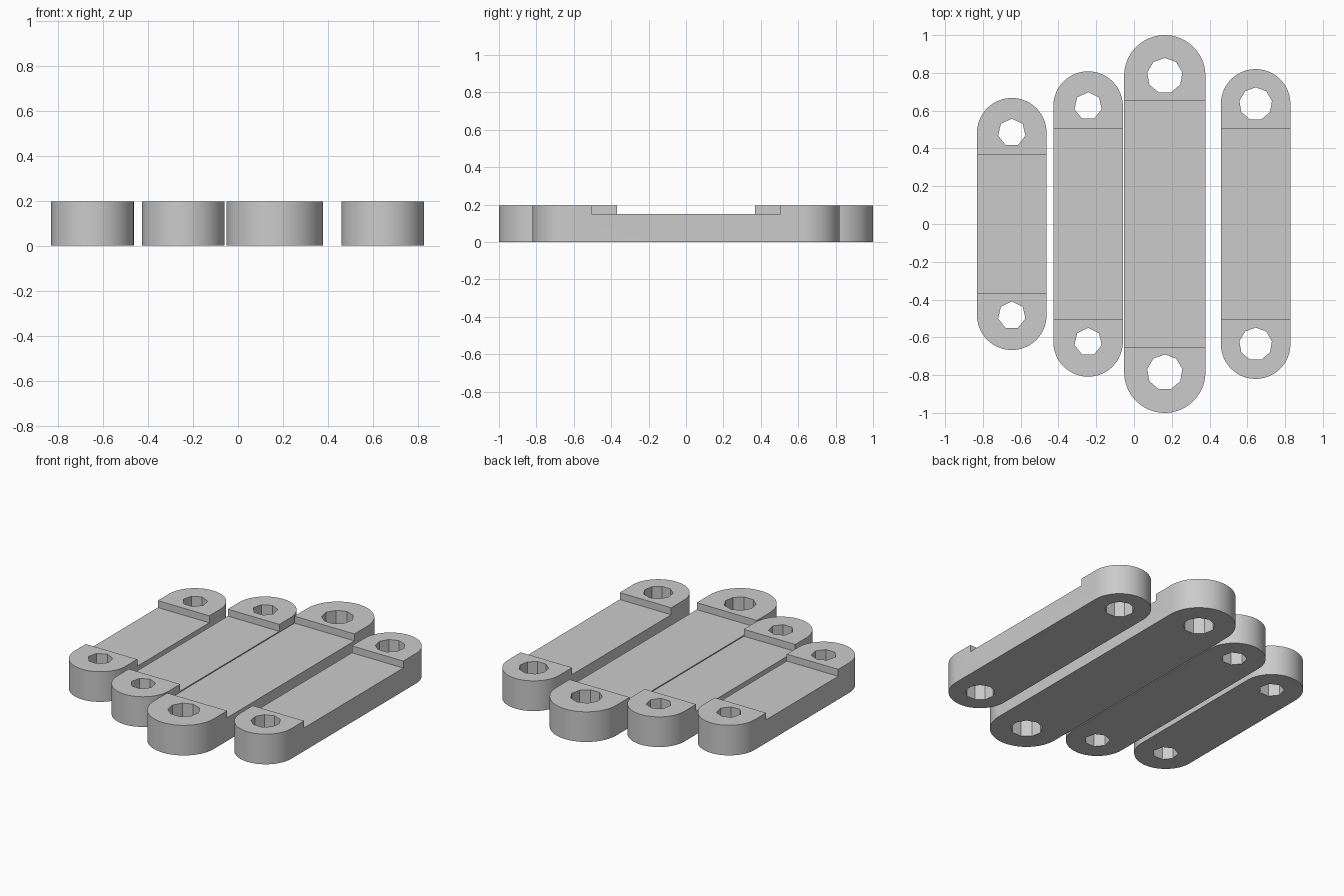
import bpy, bmesh, math
from mathutils import Matrix

cube = bpy.data.objects.get("Cube")
if cube:
    bpy.data.objects.remove(cube, do_unlink=True)

HEIGHT, FLOOR = 0.195, 0.15

grey = bpy.data.materials.new("plain_grey")
grey.use_nodes = True
colour = (0.6, 0.6, 0.6, 1)
grey.diffuse_color = colour
grey.node_tree.nodes["Principled BSDF"].inputs["Base Color"].default_value = colour


def add_prism(bm, points, z0, z1):
    """Extrude a closed outline from z0 up to z1."""
    face = bm.faces.new([bm.verts.new((x, y, z0)) for x, y in points])
    top = bmesh.ops.extrude_face_region(bm, geom=[face])["geom"]
    verts = [v for v in top if isinstance(v, bmesh.types.BMVert)]
    bmesh.ops.translate(bm, verts=verts, vec=(0, 0, z1 - z0))


def arc(cy, radius, start, sweep, count, closed=False):
    steps = count if closed else count - 1
    angles = [start + sweep * i / steps for i in range(count)]
    return [(radius * math.cos(a), cy + radius * math.sin(a)) for a in angles]


def make_object(name, bm):
    bmesh.ops.recalc_face_normals(bm, faces=bm.faces)
    mesh = bpy.data.meshes.new(name)
    bm.to_mesh(mesh)
    bm.free()
    obj = bpy.data.objects.new(name, mesh)
    bpy.context.collection.objects.link(obj)
    return obj


def make_link(name, x, radius, half_length, step, hole_y, hole_radius, sides):
    # Round-ended bar
    cy = half_length - radius
    bm = bmesh.new()
    outline = arc(cy, radius, 0, math.pi, 40) + arc(-cy, radius, math.pi, math.pi, 40)
    add_prism(bm, outline, 0, HEIGHT)
    link = make_object(name, bm)
    link.data.materials.append(grey)

    # Cutter: polygonal pin holes and the shallow middle recess
    bm = bmesh.new()
    for y in (-hole_y, hole_y):
        add_prism(bm, arc(y, hole_radius, math.pi / 2, math.tau, sides, True), -0.1, 0.3)
    w = radius + 0.1
    add_prism(bm, [(-w, -step), (w, -step), (w, step), (-w, step)], FLOOR, 0.3)
    cutter = make_object(name + "_cutter", bm)
    cutter.data.materials.append(grey)
    cutter.hide_render = True

    cut = link.modifiers.new("cut", "BOOLEAN")
    cut.operation = "DIFFERENCE"
    cut.solver = "EXACT"
    cut.object = cutter
    bpy.ops.object.select_all(action="DESELECT")
    link.select_set(True)
    bpy.context.view_layer.objects.active = link
    bpy.ops.object.modifier_apply(modifier=cut.name)
    bpy.data.objects.remove(cutter, do_unlink=True)

    # Smooth round ends, crisp edges and flat-sided holes
    bpy.ops.object.shade_smooth_by_angle(angle=math.radians(30))
    link.location.x = x


make_link("short_link", -0.647, 0.184, 0.667, 0.368, 0.484, 0.074, 7)
make_link("medium_link", -0.243, 0.184, 0.808, 0.506, 0.624, 0.074, 7)
make_link("large_link", 0.163, 0.215, 1.0, 0.65, 0.785, 0.0945, 9)
make_link("wide_hole_link", 0.644, 0.184, 0.82, 0.506, 0.636, 0.0875, 9)
